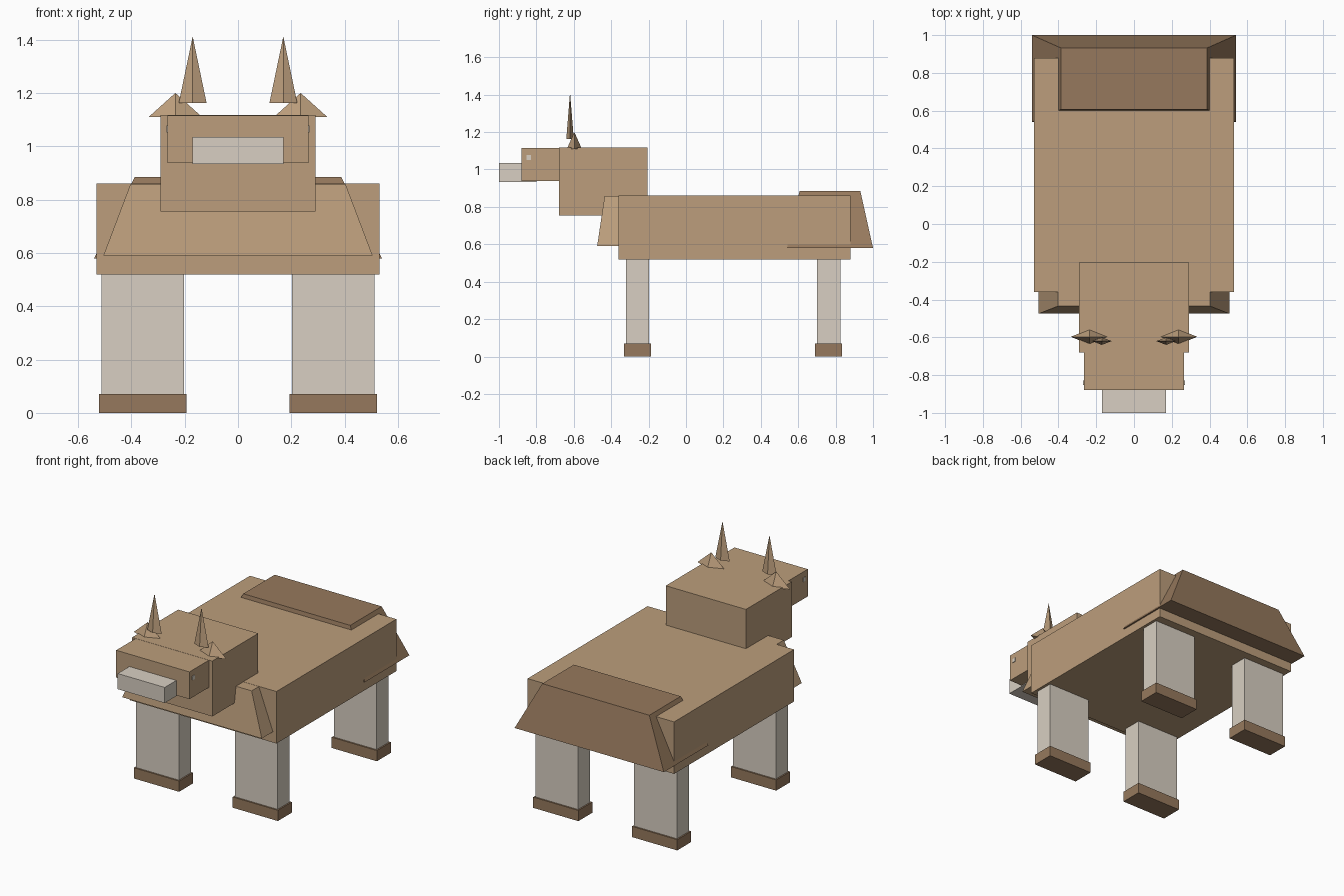
import bpy
import bmesh
from mathutils import Matrix

cube = bpy.data.objects.get("Cube")
if cube:
    bpy.data.objects.remove(cube, do_unlink=True)


def material(name, rgb):
    """Flat material from 0-255 sRGB values."""
    lin = [((c / 255 + 0.055) / 1.055) ** 2.4 for c in rgb]
    mat = bpy.data.materials.new(name)
    mat.use_nodes = True
    mat.diffuse_color = (*lin, 1)
    bsdf = next(n for n in mat.node_tree.nodes if n.type == "BSDF_PRINCIPLED")
    bsdf.inputs["Base Color"].default_value = (*lin, 1)
    return mat


tan = material("tan hide", (188, 158, 124))
brown = material("dark brown", (150, 121, 93))
cream = material("pale cream", (216, 207, 194))


def finish(name, bm, mat):
    bmesh.ops.recalc_face_normals(bm, faces=bm.faces)
    mesh = bpy.data.meshes.new(name)
    bm.to_mesh(mesh)
    bm.free()
    mesh.materials.append(mat)
    obj = bpy.data.objects.new(name, mesh)
    bpy.context.collection.objects.link(obj)
    return obj


def block(name, mat, x, y, z, top_x=None, top_y=None):
    """Box from ranges; other ranges for the top make it taper."""
    bm = bmesh.new()
    bmesh.ops.create_cube(bm, size=1)
    for v in bm.verts:
        up = v.co.z > 0
        xs = top_x if up and top_x else x
        ys = top_y if up and top_y else y
        v.co = (xs[v.co.x > 0], ys[v.co.y > 0], z[up])
    return finish(name, bm, mat)


def spike(name, mat, x, y, z, half_x, half_y):
    """Four-sided pyramid on a diamond base."""
    bm = bmesh.new()
    bmesh.ops.create_cone(bm, cap_ends=True, segments=4, radius1=1, radius2=0,
                          depth=1, matrix=Matrix.Translation((0, 0, 0.5)))
    bmesh.ops.scale(bm, vec=(half_x, half_y, z[1] - z[0]), verts=bm.verts)
    bmesh.ops.translate(bm, vec=(x, y, z[0]), verts=bm.verts)
    return finish(name, bm, mat)


def sym(half):
    return (-half, half)


# Body, chest ruff and rump cover
block("body", tan, sym(0.53), (-0.36, 0.88), (0.52, 0.86))
block("chest", tan, sym(0.505), (-0.475, -0.25), (0.59, 0.859),
      sym(0.403), (-0.435, -0.28))
block("rump", brown, sym(0.54), (0.54, 1.0), (0.58, 0.885),
      sym(0.387), (0.607, 0.932))

# Head
block("head", tan, sym(0.29), (-0.68, -0.205), (0.755, 1.117))
block("face", tan, sym(0.265), (-0.88, -0.6), (0.938, 1.116))
block("snout", cream, sym(0.17), (-1.0, -0.8), (0.933, 1.035))

for side, s in (("left", 1), ("right", -1)):
    # Eyes, ears and horns
    block(side + "_eye", cream, sorted((s * 0.26, s * 0.269)),
          (-0.853, -0.828), (1.052, 1.078))
    spike(side + "_ear", tan, s * 0.235, -0.597, (1.11, 1.2), 0.1, 0.04)
    spike(side + "_horn", tan, s * 0.17, -0.62, (1.163, 1.412), 0.052, 0.02)
    # Legs and hooves
    for end, y in (("front", -0.26), ("back", 0.763)):
        block(f"{end}_{side}_leg", cream, sorted((s * 0.203, s * 0.512)),
              (y - 0.062, y + 0.062), (0.06, 0.53))
        block(f"{end}_{side}_hoof", brown, sorted((s * 0.194, s * 0.521)),
              (y - 0.072, y + 0.072), (0, 0.07))
